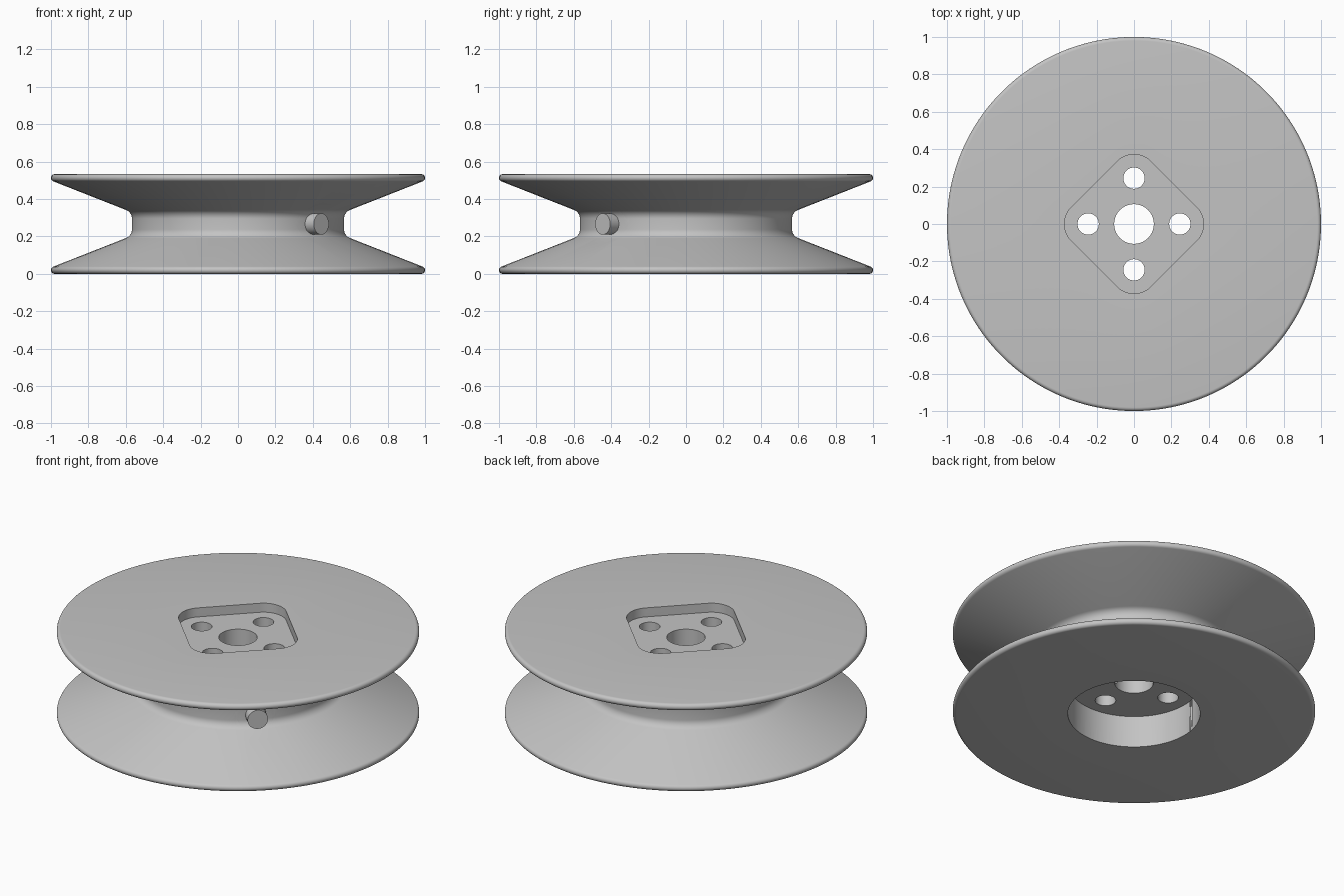
import bpy
import bmesh
from math import sin, cos, radians, pi, atan
from mathutils import Matrix, Vector

if "Cube" in bpy.data.objects:
    bpy.data.objects.remove(bpy.data.objects["Cube"])

HEIGHT = 0.533
MID = HEIGHT / 2
WEB_FLOOR = 0.193      # ceiling of the round pocket underneath
SEGMENTS = 160

grey = bpy.data.materials.new("light_grey")
grey.use_nodes = True
grey.diffuse_color = (0.55, 0.55, 0.55, 1)
grey.node_tree.nodes["Principled BSDF"].inputs["Base Color"].default_value = (0.55, 0.55, 0.55, 1)


def make_object(name, bm):
    bmesh.ops.recalc_face_normals(bm, faces=bm.faces)
    mesh = bpy.data.meshes.new(name)
    bm.to_mesh(mesh)
    bm.free()
    mesh.materials.append(grey)
    obj = bpy.data.objects.new(name, mesh)
    bpy.context.collection.objects.link(obj)
    return obj


def prism(name, outline, depth, matrix):
    """Extrude a flat outline along local z and place it."""
    bm = bmesh.new()
    face = bm.faces.new([bm.verts.new((x, y, 0)) for x, y in outline])
    top = bmesh.ops.extrude_face_region(bm, geom=[face])["geom"]
    bmesh.ops.translate(bm, vec=(0, 0, depth),
                        verts=[v for v in top if isinstance(v, bmesh.types.BMVert)])
    bm.transform(matrix)
    return make_object(name, bm)


def arc(cx, cy, r, start, end, steps):
    return [(cx + r * cos(a), cy + r * sin(a))
            for a in (start + (end - start) * i / steps for i in range(steps + 1))]


def circle(r, steps):
    return arc(0, 0, r, 0, 2 * pi, steps)[:-1]


# Pulley body: lathe a half profile mirrored about the middle of the groove
slope = atan(0.394)
rim = arc(0.98, 0.02, 0.02, -pi / 2, pi / 2 - slope, 10)
fillet = arc(0.617, 0.238, 0.05, 1.5 * pi - slope, pi, 8)
half = rim + fillet
profile = [(0, 0)] + half + [(r, HEIGHT - z) for r, z in reversed(half)] + [(0, HEIGHT)]
bm = bmesh.new()
verts = [bm.verts.new((r, 0, z)) for r, z in profile]
edges = [bm.edges.new(pair) for pair in zip(verts, verts[1:])]
bmesh.ops.spin(bm, geom=verts + edges, cent=(0, 0, 0), axis=(0, 0, 1),
               angle=2 * pi, steps=SEGMENTS, use_merge=True)
bmesh.ops.remove_doubles(bm, verts=bm.verts, dist=0.0001)
pulley = make_object("pulley_wheel", bm)

# Vertical cutters: round pocket below, rounded square recess above, bore, bolt holes
at = Matrix.Translation
cutters = [prism("bottom_pocket", circle(0.365, 96), WEB_FLOOR + 0.1, at((0, 0, -0.1)))]
recess = []
for k in range(4):
    a = k * pi / 2
    recess += arc(0.245 * cos(a), 0.245 * sin(a), 0.127, a - pi / 4, a + pi / 4, 12)
cutters.append(prism("top_recess", recess, 0.2, at((0, 0, HEIGHT - 0.055))))
cutters.append(prism("centre_bore", circle(0.106, 64), 1, at((0, 0, -0.2))))
for k in range(4):
    a = k * pi / 2
    cutters.append(prism("bolt_hole", circle(0.057, 40), 1,
                         at((0.245 * cos(a), 0.245 * sin(a), -0.2))))

# Radial set screw hole with a hexagonal pocket, between two bolt holes
outward = Vector((1, -1, 0)).normalized()
turn = Matrix((Vector((1, 1, 0)).normalized(), Vector((0, 0, 1)), outward)).transposed().to_4x4()
cutters.append(prism("hex_pocket", circle(0.12, 6), 0.4, at(outward * 0.495 + Vector((0, 0, MID))) @ turn))
cutters.append(prism("screw_hole", circle(0.057, 40), 0.6, at(outward * 0.03 + Vector((0, 0, MID))) @ turn))

# Cut everything, then drop the cutters
bpy.context.view_layer.objects.active = pulley
for cutter in cutters:
    mod = pulley.modifiers.new(cutter.name, "BOOLEAN")
    mod.operation = "DIFFERENCE"
    mod.solver = "EXACT"
    mod.object = cutter
    bpy.ops.object.modifier_apply(modifier=mod.name)
    bpy.data.objects.remove(cutter)

bpy.ops.object.select_all(action="DESELECT")
pulley.select_set(True)
bpy.ops.object.shade_smooth_by_angle(angle=radians(30))
